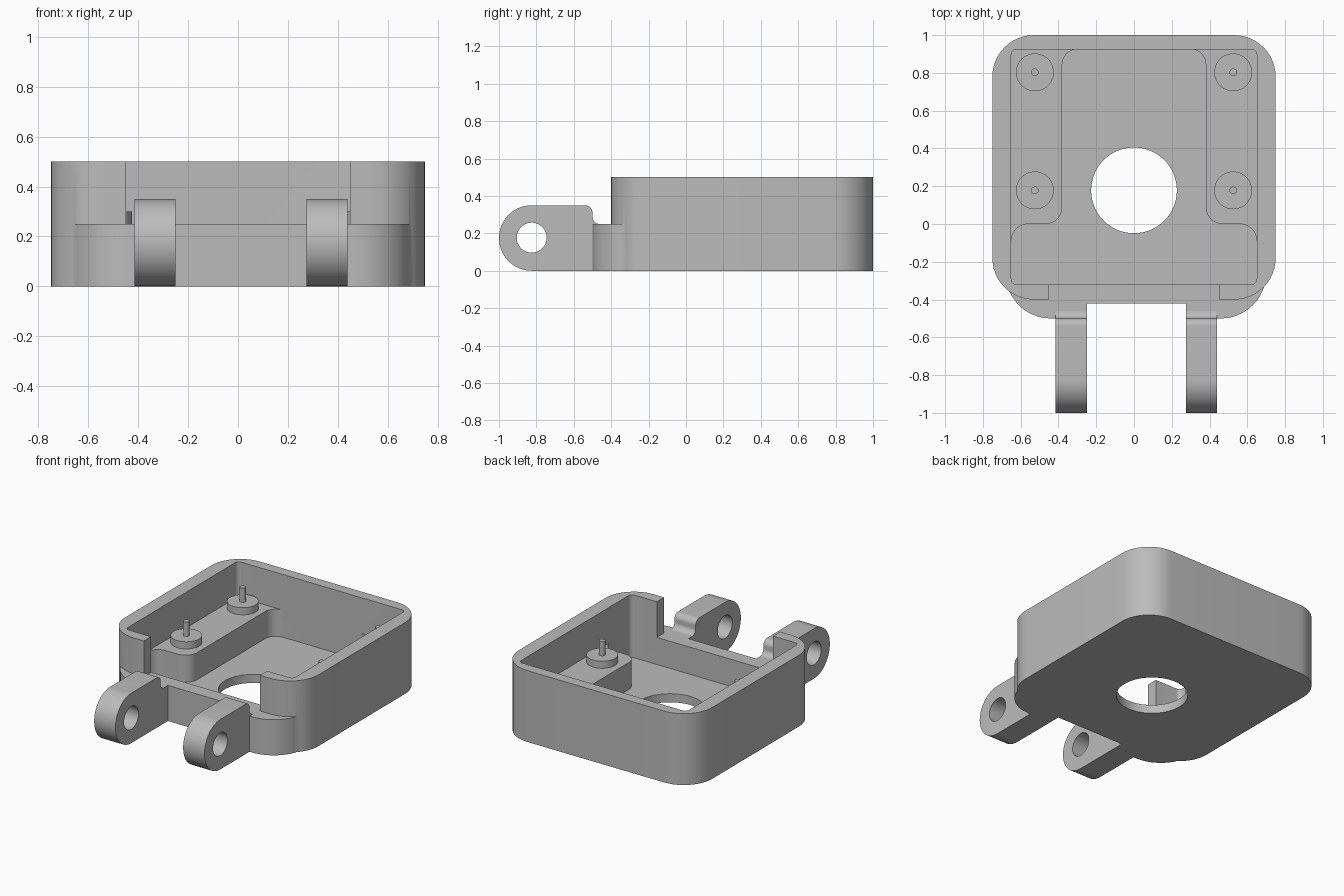
import bpy, bmesh, math
from mathutils import Vector

if "Cube" in bpy.data.objects:
    bpy.data.objects.remove(bpy.data.objects["Cube"], do_unlink=True)

grey = bpy.data.materials.new("plain grey")
grey.use_nodes = True
grey.diffuse_color = (0.5, 0.5, 0.5, 1)
grey.node_tree.nodes["Principled BSDF"].inputs["Base Color"].default_value = (0.5, 0.5, 0.5, 1)


def rounded(corners, steps=12):
    """Outline through (x, y, radius) corners, each replaced by an arc."""
    out = []
    for i, (x, y, r) in enumerate(corners):
        p = Vector((x, y))
        if r == 0:
            out.append(p)
            continue
        a = (Vector(corners[i - 1][:2]) - p).normalized()
        b = (Vector(corners[(i + 1) % len(corners)][:2]) - p).normalized()
        centre = p + (a + b) * r
        for k in range(steps + 1):
            t = math.pi / 2 * k / steps
            out.append(centre - b * r * math.cos(t) - a * r * math.sin(t))
    return out


def rect(x0, x1, y0, y1, r=0):
    return rounded([(x0, y0, r), (x1, y0, r), (x1, y1, r), (x0, y1, r)])


def circle(x, y, r, n=64):
    return [Vector((x + r * math.cos(math.tau * k / n), y + r * math.sin(math.tau * k / n)))
            for k in range(n)]


def prism(name, outline, low, high, along_x=False):
    """Extrude an outline along z, or a (y, z) outline along x."""
    place = (lambda p, h: (h, p.x, p.y)) if along_x else (lambda p, h: (p.x, p.y, h))
    bm = bmesh.new()
    face = bm.faces.new([bm.verts.new(place(p, low)) for p in outline])
    ext = bmesh.ops.extrude_face_region(bm, geom=[face])
    shift = Vector(place(Vector((0, 0)), high - low))
    bmesh.ops.translate(bm, vec=shift, verts=[v for v in ext["geom"] if isinstance(v, bmesh.types.BMVert)])
    bmesh.ops.recalc_face_normals(bm, faces=bm.faces)
    mesh = bpy.data.meshes.new(name)
    bm.to_mesh(mesh)
    bm.free()
    mesh.materials.append(grey)
    ob = bpy.data.objects.new(name, mesh)
    bpy.context.collection.objects.link(ob)
    return ob


def combine(target, tool, operation):
    mod = target.modifiers.new("boolean", "BOOLEAN")
    mod.operation, mod.solver, mod.object = operation, "EXACT", tool
    bpy.context.view_layer.update()
    mesh = bpy.data.meshes.new_from_object(target.evaluated_get(bpy.context.evaluated_depsgraph_get()))
    target.modifiers.clear()
    target.data = mesh
    bpy.data.objects.remove(tool, do_unlink=True)


def finish(ob):
    bpy.ops.object.select_all(action="DESELECT")
    bpy.context.view_layer.objects.active = ob
    ob.select_set(True)
    bpy.ops.object.shade_smooth_by_angle(angle=math.radians(30))


# Outer box with a window in the upper front wall
housing = prism("housing", rect(-0.75, 0.75, -0.4, 1, 0.22), 0, 0.5)
combine(housing, prism("window", rect(-0.45, 0.45, -0.6, -0.25), 0.25, 0.6), "DIFFERENCE")

# Low front ledge, recessed between the lugs
ledge = prism("ledge", rect(-0.68, 0.70, -0.5, 0.1, 0.24), 0, 0.25)
combine(ledge, prism("recess", rect(-0.25, 0.275, -0.6, -0.42), -0.1, 0.4), "DIFFERENCE")
combine(housing, ledge, "UNION")

# Upper cavity, then the deeper well that leaves a shelf on each side
combine(housing, prism("cavity", rect(-0.65, 0.65, -0.32, 0.925, 0.03), 0.25, 0.6), "DIFFERENCE")
half = [(0.65, -0.32, 0.03), (0.65, 0, 0.09), (0.38, 0, 0.09), (0.38, 0.925, 0.08)]
well = half + [(-x, y, r) for x, y, r in reversed(half)]
combine(housing, prism("well", rounded(well), 0.06, 0.6), "DIFFERENCE")
combine(housing, prism("floor_hole", circle(0, 0.178, 0.227), -0.1, 0.2), "DIFFERENCE")
finish(housing)

# Hinge lugs
lug_profile = rounded([(-1, 0, 0.175), (-0.42, 0, 0), (-0.42, 0.25, 0), (-0.5, 0.25, 0.04),
                       (-0.5, 0.35, 0.04), (-1, 0.35, 0.175)], 20)
for side, x in (("right", -0.415), ("left", 0.275)):
    lug = prism(side + "_hinge_lug", lug_profile, x, x + 0.165, True)
    combine(lug, prism("pin_hole", circle(-0.825, 0.177, 0.08), x - 0.1, x + 0.3, True), "DIFFERENCE")
    finish(lug)

# Mounting bosses with locating pins
for side, x in (("right", -0.525), ("left", 0.525)):
    for end, y in (("front", 0.178), ("back", 0.803)):
        finish(prism(f"{side}_{end}_boss", circle(x, y, 0.1, 48), 0.24, 0.3))
        finish(prism(f"{side}_{end}_pin", circle(x, y, 0.02, 24), 0.29, 0.4))
